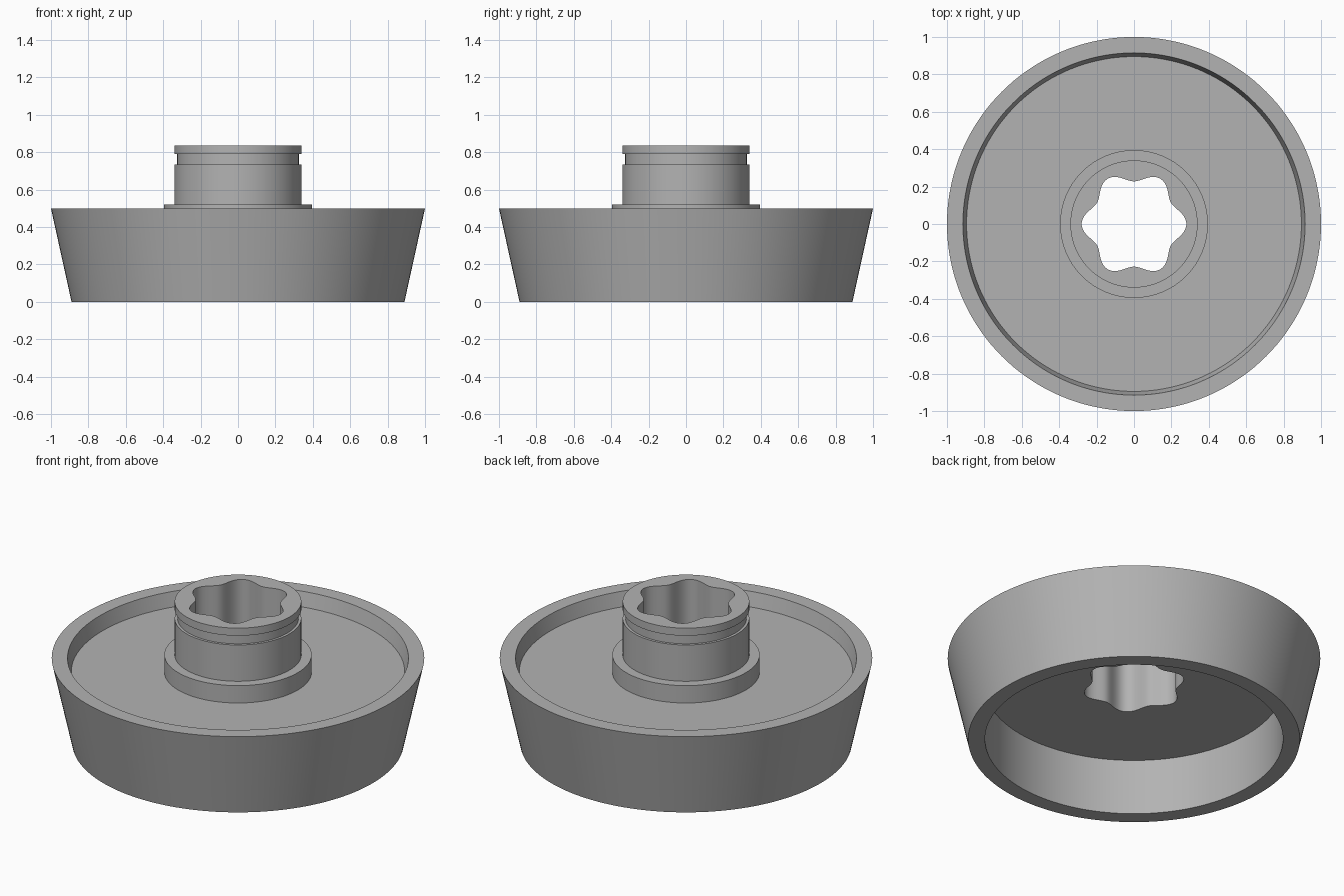
import bpy
import math

SEGMENTS = 144
FLOOR, CEILING, TOP = 0.417, 0.33, 0.835

cube = bpy.data.objects.get("Cube")
if cube:
    bpy.data.objects.remove(cube, do_unlink=True)

grey = bpy.data.materials.new("plain grey")
grey.use_nodes = True
colour = (0.45, 0.45, 0.45, 1.0)
grey.diffuse_color = colour
grey.node_tree.nodes["Principled BSDF"].inputs["Base Color"].default_value = colour


def lobed(angle):
    """Radius of the six-lobed socket at an angle."""
    return 0.254 + 0.026 * math.cos(6 * angle)


def lathe(name, profile):
    """Sweep (radius, height) rings round z; a radius may be a function of angle."""
    verts, faces = [], []
    for radius, z in profile:
        for i in range(SEGMENTS):
            a = math.tau * i / SEGMENTS
            r = radius(a) if callable(radius) else radius
            verts.append((r * math.cos(a), r * math.sin(a), z))
    for ring in range(len(profile) - 1):
        low, high = ring * SEGMENTS, (ring + 1) * SEGMENTS
        for i in range(SEGMENTS):
            j = (i + 1) % SEGMENTS
            faces.append((low + i, low + j, high + j, high + i))
    mesh = bpy.data.meshes.new(name)
    mesh.from_pydata(verts, [], faces)
    mesh.materials.append(grey)
    obj = bpy.data.objects.new(name, mesh)
    bpy.context.collection.objects.link(obj)
    bpy.ops.object.select_all(action="DESELECT")
    obj.select_set(True)
    bpy.context.view_layer.objects.active = obj
    bpy.ops.object.shade_smooth_by_angle(angle=math.radians(30))
    return obj


# Tapered body: hollow underside, sloped wall, rim and recessed floor
lathe("tapered_body", [
    (lobed, FLOOR), (lobed, CEILING),
    (0.80, CEILING), (0.80, 0.0),
    (0.89, 0.0), (1.0, 0.5),
    (0.915, 0.5), (0.895, FLOOR),
    (0.395, FLOOR),
])

# Hub: collar, grooved neck and lobed socket
lathe("grooved_hub", [
    (0.395, FLOOR), (0.395, 0.52),
    (0.34, 0.52), (0.34, 0.735),
    (0.325, 0.735), (0.325, 0.79),
    (0.34, 0.79), (0.34, TOP),
    (lobed, TOP), (lobed, FLOOR),
])
